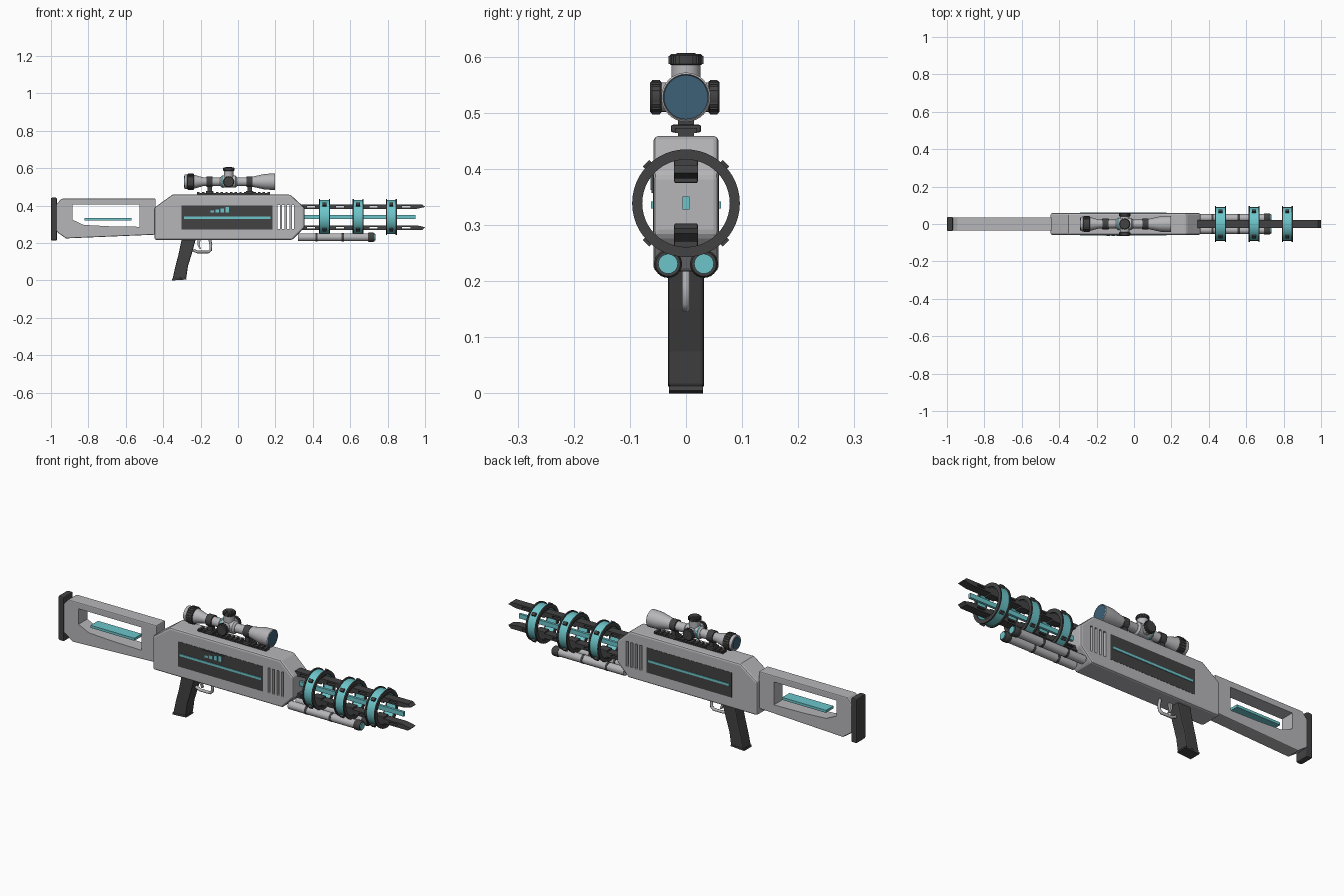
import bpy, bmesh, math
from mathutils import Matrix, Vector

old = bpy.data.objects.get("Cube")
if old:
    bpy.data.objects.remove(old)


def material(name, r, g, b):
    m = bpy.data.materials.new(name)
    m.use_nodes = True
    m.diffuse_color = (r, g, b, 1)
    m.node_tree.nodes["Principled BSDF"].inputs["Base Color"].default_value = (r, g, b, 1)
    return m


GREY = material("light grey", 0.47, 0.47, 0.49)
DARK = material("charcoal", 0.055, 0.055, 0.057)
CYAN = material("cyan", 0.15, 0.56, 0.59)
LENS = material("dark blue glass", 0.045, 0.12, 0.18)


def finish(bm, name, mat, bevel=0, smooth=False):
    bmesh.ops.recalc_face_normals(bm, faces=bm.faces)
    me = bpy.data.meshes.new(name)
    bm.to_mesh(me)
    bm.free()
    ob = bpy.data.objects.new(name, me)
    bpy.context.collection.objects.link(ob)
    me.materials.append(mat)
    bpy.ops.object.select_all(action="DESELECT")
    bpy.context.view_layer.objects.active = ob
    ob.select_set(True)
    if bevel:
        mod = ob.modifiers.new("bevel", "BEVEL")
        mod.width, mod.segments = bevel, 2
        mod.limit_method, mod.angle_limit = "ANGLE", math.radians(40)
        bpy.ops.object.modifier_apply(modifier="bevel")
    if smooth:
        bpy.ops.object.shade_smooth_by_angle(angle=math.radians(35))
    return ob


def prism(name, outline, y0, y1, mat, bevel=0):
    """Side outline in x and z, extruded across y."""
    bm = bmesh.new()
    face = bm.faces.new([bm.verts.new((x, y0, z)) for x, z in outline])
    ext = bmesh.ops.extrude_face_region(bm, geom=[face])["geom"]
    bmesh.ops.translate(bm, vec=(0, y1 - y0, 0),
                        verts=[v for v in ext if isinstance(v, bmesh.types.BMVert)])
    return finish(bm, name, mat, bevel)


def box(name, x0, x1, y0, y1, z0, z1, mat, bevel=0):
    return prism(name, [(x0, z0), (x1, z0), (x1, z1), (x0, z1)], y0, y1, mat, bevel)


def lathe(name, profile, origin, mat, axis="X", closed=False, n=32):
    """Turn (distance, radius) points round an axis through origin."""
    bm = bmesh.new()
    rings = []
    for d, r in profile:
        rings.append([bm.verts.new((d, r * math.cos(a), r * math.sin(a)))
                      for a in (2 * math.pi * i / n for i in range(n))])
    pairs = list(zip(rings, rings[1:]))
    if closed:
        pairs.append((rings[-1], rings[0]))
    else:
        bm.faces.new(rings[0])
        bm.faces.new(rings[-1])
    for a, b in pairs:
        for i in range(n):
            j = (i + 1) % n
            bm.faces.new((a[i], a[j], b[j], b[i]))
    turn = {"X": Matrix(), "Y": Matrix.Rotation(math.pi / 2, 4, "Z"),
            "Z": Matrix.Rotation(-math.pi / 2, 4, "Y")}[axis]
    bm.transform(Matrix.Translation(origin) @ turn)
    return finish(bm, name, mat, smooth=True)


def cut(ob, cutter):
    bpy.context.view_layer.objects.active = ob
    mod = ob.modifiers.new("cut", "BOOLEAN")
    mod.operation, mod.object, mod.solver = "DIFFERENCE", cutter, "EXACT"
    bpy.ops.object.modifier_apply(modifier="cut")
    bpy.data.objects.remove(cutter)


# Receiver with through-cut vents
body = prism("receiver", [(-.446, .217), (.29, .217), (.355, .283), (.355, .39),
                          (.28, .459), (-.35, .459), (-.446, .39)], -.058, .058, GREY, .009)
for i in range(4):
    x = .211 + i * .0255
    cut(body, box("vent_cutter", x, x + .013, -.1, .1, .275, .403, GREY))

# Side panels with a glowing strip, and a level display on the front side
for side, name in ((-1, "front"), (1, "back")):
    ys = sorted((side * .05, side * .059))
    box(name + "_panel", -.302, .184, *ys, .273, .402, DARK)
    ys = sorted((side * .05, side * .062))
    box(name + "_strip", -.29, .174, *ys, .33, .342, CYAN)
box("display", -.165, -.035, -.0615, -.055, .357, .397, DARK)
for i in range(4):
    x = -.146 + i * .026
    box("display_bar", x, x + .019, -.063, -.058, .363, .374 + i * .006, CYAN)

# Stock with a window, floating plate and butt pad
stock = prism("stock", [(-.44, .245), (-.44, .437), (-.944, .437), (-.972, .405),
                        (-.972, .262), (-.92, .225)], -.036, .036, GREY, .005)
cut(stock, prism("window_cutter", [(-.885, .405), (-.527, .405), (-.527, .287),
                                   (-.69, .29), (-.825, .297), (-.885, .325)], -.1, .1, GREY))
box("stock_plate", -.82, -.57, -.03, .03, .322, .335, CYAN)
box("butt_pad", -1, -.968, -.038, .038, .214, .443, DARK, .006)

# Grip, trigger and guard
prism("grip", [(-.30, .225), (-.225, .225), (-.245, .15), (-.268, .075), (-.277, .012),
               (-.35, .008), (-.335, .075), (-.318, .14)], -.032, .032, DARK, .006)
prism("grip_base", [(-.277, .013), (-.275, .005), (-.353, 0), (-.352, .01)], -.03, .03, DARK)
guard = bpy.data.curves.new("trigger_guard", "CURVE")
guard.dimensions, guard.bevel_depth, guard.bevel_resolution = "3D", .0075, 2
line = guard.splines.new("POLY")
path = [(-.24, .162), (-.215, .152), (-.16, .152), (-.147, .162), (-.145, .19), (-.152, .225)]
line.points.add(len(path) - 1)
for p, (x, z) in zip(line.points, path):
    p.co = (x, 0, z, 1)
guard.materials.append(GREY)
bpy.context.collection.objects.link(bpy.data.objects.new("trigger_guard", guard))
prism("trigger", [(-.217, .22), (-.2, .22), (-.205, .19), (-.198, .168), (-.206, .168),
                  (-.216, .19)], -.006, .006, GREY)

# Sight rail
box("rail", -.22, .17, -.014, .014, .455, .467, DARK)
for i in range(16):
    x = -.218 + i * .025
    box("rail_tooth", x, x + .013, -.02, .02, .464, .473, DARK)

# Telescopic sight
S = (0, 0, .528)
lathe("sight_tube", [(-.287, .032), (-.287, .038), (-.275, .039), (-.235, .037), (-.185, .023),
                     (.06, .023), (.145, .042), (.197, .044), (.199, .041), (.19, .039)], S, GREY)
lathe("front_lens", [(.188, .0395), (.1985, .0395)], S, LENS)
lathe("rear_lens", [(-.2885, .031), (-.28, .031)], S, LENS)
lathe("focus_ring", [(-.273, .037), (-.27, .041), (-.237, .041), (-.234, .036)], S, DARK)
for i in range(20):
    a = 2 * math.pi * i / 20
    y, z = .041 * math.cos(a), .528 + .041 * math.sin(a)
    box("focus_rib", -.268, -.239, y - .002, y + .002, z - .002, z + .002, DARK)
for x in (-.152, .062):
    lathe("sight_clamp", [(x - .016, .029), (x + .016, .029)], S, DARK)
    box("clamp_post", x - .012, x + .012, -.014, .014, .47, .51, DARK)
    box("clamp_foot", x - .02, x + .02, -.027, .027, .465, .479, DARK, .004)

# Sight turret with three ribbed knobs
T = (-.05, 0, .528)
lathe("turret_body", [(-.045, .024), (-.036, .032), (.036, .032), (.045, .024)], T, GREY)
lathe("turret_band", [(-.034, .0335), (-.028, .0335)], T, CYAN)
for name, axis, sign, reach in (("top", "Z", 1, .077), ("front", "Y", -1, .064),
                                ("back", "Y", 1, .06)):
    lathe(name + "_turret_neck", [(0, .026), (sign * (reach - .016), .026)], T, GREY, axis)
    profile = [(reach - .02, .027), (reach - .018, .029), (reach - .003, .029), (reach, .026)]
    lathe(name + "_knob", [(sign * d, r) for d, r in profile], T, DARK, axis)
    for i in range(16):
        a = 2 * math.pi * i / 16
        u, v = .029 * math.cos(a), .029 * math.sin(a)
        off = (u, v, reach - .0105) if axis == "Z" else (u, sign * (reach - .0105), v)
        c = Vector(T) + Vector(off)
        h = (.0018, .0018, .007) if axis == "Z" else (.0018, .007, .0018)
        box(name + "_knob_rib", c.x - h[0], c.x + h[0], c.y - h[1], c.y + h[1],
            c.z - h[2], c.z + h[2], DARK)
lathe("top_knob_cap", [(.075, .017), (.079, .017)], T, DARK, "Z")

# Slotted prongs above and below the core rod
B = .339
for s, name in ((1, "upper"), (-1, "lower")):
    prong = prism(name + "_prong", [(.34, B + s * .044), (.955, B + s * .044), (1, B + s * .054),
                                    (.985, B + s * .068), (.34, B + s * .068)], -.021, .021, DARK)
    for x in (.39, .545, .725, .9):
        cut(prong, box("slot_cutter", x - .022, x + .022, -.1, .1,
                       B + s * .056 - .004, B + s * .056 + .004, DARK))
box("core_rod", .34, .95, -.0065, .0065, .328, .351, CYAN)

# Coil rings with flanges, spacers and bolts
for x in (.4626, .642, .82):
    c = (x, 0, B)
    lathe("coil", [(-.024, .079), (-.024, .09), (.024, .09), (.024, .079)], c, CYAN,
          closed=True, n=48)
    for s in (-1, 1):
        lathe("coil_flange", [(s * .023, .078), (s * .023, .096), (s * .03, .096),
                              (s * .03, .078)], c, DARK, closed=True, n=48)
        z0, z1 = sorted((B + s * .036, B + s * .08))
        box("coil_spacer", x - .026, x + .026, -.021, .021, z0, z1, DARK, .003)
    for i in range(4):
        a = math.pi / 4 + i * math.pi / 2
        bm = bmesh.new()
        bmesh.ops.create_cube(bm, size=1, matrix=Matrix.Translation(c)
                              @ Matrix.Rotation(a, 4, "X") @ Matrix.Translation((0, .093, 0))
                              @ Matrix.Diagonal((.02, .016, .016, 1)))
        finish(bm, "coil_bolt", DARK)

# Twin tubes under the prongs
for y in (-.032, .032):
    c = (0, y, .231)
    lathe("under_tube", [(.32, .021), (.7, .021)], c, GREY, n=24)
    for x in (.42, .56):
        lathe("tube_band", [(x - .006, .0222), (x + .006, .0222)], c, DARK, n=24)
    lathe("tube_muzzle", [(.695, .022), (.7, .025), (.722, .025), (.73, .022)], c, DARK, n=24)
    lathe("tube_light", [(.72, .0175), (.734, .0175)], c, CYAN, n=24)
